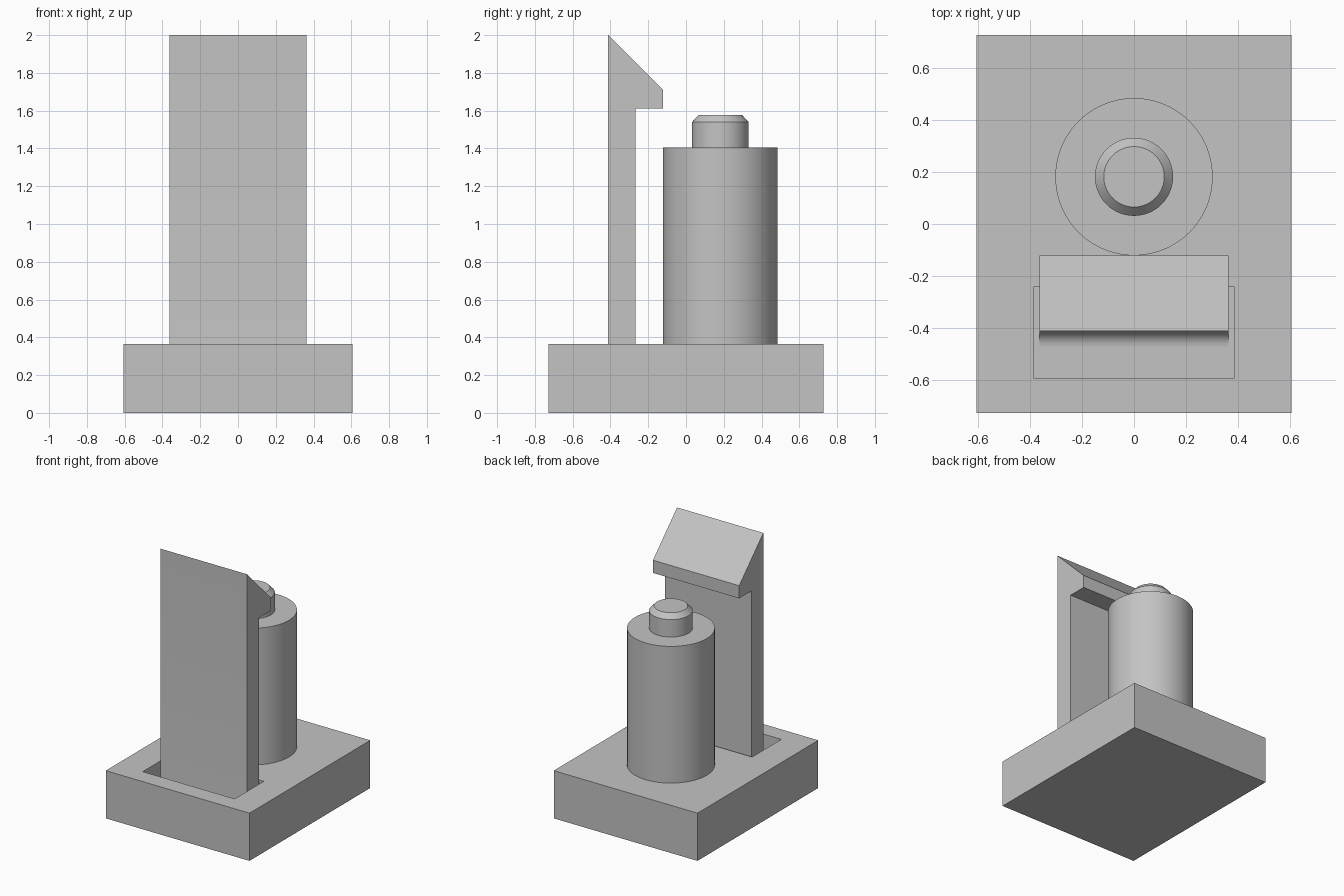
import bpy, bmesh, math
from mathutils import Vector

cube = bpy.data.objects.get("Cube")
if cube:
    bpy.data.objects.remove(cube, do_unlink=True)

U = 2 / 16.5            # design unit
BASE_TOP = 3.0
POCKET_FLOOR = 1.0

grey = bpy.data.materials.new("plain grey")
grey.use_nodes = True
colour = (0.55, 0.55, 0.55, 1)
grey.diffuse_color = colour
grey.node_tree.nodes["Principled BSDF"].inputs["Base Color"].default_value = colour


def finish(name, bm, smooth=False):
    bmesh.ops.recalc_face_normals(bm, faces=bm.faces)
    bmesh.ops.scale(bm, vec=(U, U, U), verts=bm.verts)
    mesh = bpy.data.meshes.new(name)
    bm.to_mesh(mesh)
    bm.free()
    mesh.materials.append(grey)
    obj = bpy.data.objects.new(name, mesh)
    bpy.context.collection.objects.link(obj)
    if smooth:
        bpy.ops.object.select_all(action='DESELECT')
        obj.select_set(True)
        bpy.context.view_layer.objects.active = obj
        bpy.ops.object.shade_smooth_by_angle(angle=math.radians(25))
    return obj


def box(name, low, high):
    low, high = Vector(low), Vector(high)
    bm = bmesh.new()
    bmesh.ops.create_cube(bm, size=1)
    bmesh.ops.scale(bm, vec=high - low, verts=bm.verts)
    bmesh.ops.translate(bm, vec=(low + high) / 2, verts=bm.verts)
    return finish(name, bm)


def extrude_x(name, profile, half_width):
    bm = bmesh.new()
    face = bm.faces.new([bm.verts.new((-half_width, y, z)) for y, z in profile])
    out = bmesh.ops.extrude_face_region(bm, geom=[face], use_keep_orig=True)
    moved = [v for v in out["geom"] if isinstance(v, bmesh.types.BMVert)]
    bmesh.ops.translate(bm, vec=(2 * half_width, 0, 0), verts=moved)
    return finish(name, bm, True)


def lathe(name, profile, centre_y, steps=96):
    bm = bmesh.new()
    verts = [bm.verts.new((r, 0, z)) for r, z in profile]
    edges = [bm.edges.new(pair) for pair in zip(verts, verts[1:])]
    bmesh.ops.spin(bm, geom=verts + edges, cent=(0, 0, 0), axis=(0, 0, 1),
                   angle=math.tau, steps=steps)
    bmesh.ops.remove_doubles(bm, verts=bm.verts, dist=0.001)
    bmesh.ops.translate(bm, vec=(0, centre_y, 0), verts=bm.verts)
    return finish(name, bm, True)


# Base block with a pocket around the foot of the latch
base = box("base", (-5, -6, 0), (5, 6, BASE_TOP))
cutter = box("pocket_cutter", (-3.2, -4.9, POCKET_FLOOR), (3.2, -2, BASE_TOP + 1))
cutter.hide_render = True
cut = base.modifiers.new("pocket", 'BOOLEAN')
cut.operation = 'DIFFERENCE'
cut.solver = 'EXACT'
cut.object = cutter
bpy.context.view_layer.objects.active = base
bpy.ops.object.modifier_apply(modifier=cut.name)
bpy.data.objects.remove(cutter, do_unlink=True)

# Flexible latch: arm, sloped hook and a rounded fillet at its front foot
front, back, fillet = -3.4, -2.2, 0.5
foot = []
for i in range(9):
    a = math.pi / 2 * i / 8
    foot.append((front - fillet + fillet * math.sin(a),
                 POCKET_FLOOR + fillet - fillet * math.cos(a)))
hook = [(front, 16.5), (-1, 14.1), (-1, 13.3), (back, 13.3), (back, POCKET_FLOOR)]
extrude_x("latch", foot + hook, 3)

# Round post with a narrow chamfered tip
lathe("post", [(0, BASE_TOP), (2.5, BASE_TOP), (2.5, 11.6), (1.24, 11.6),
               (1.24, 12.7), (0.96, 13), (0, 13)], 1.5)
